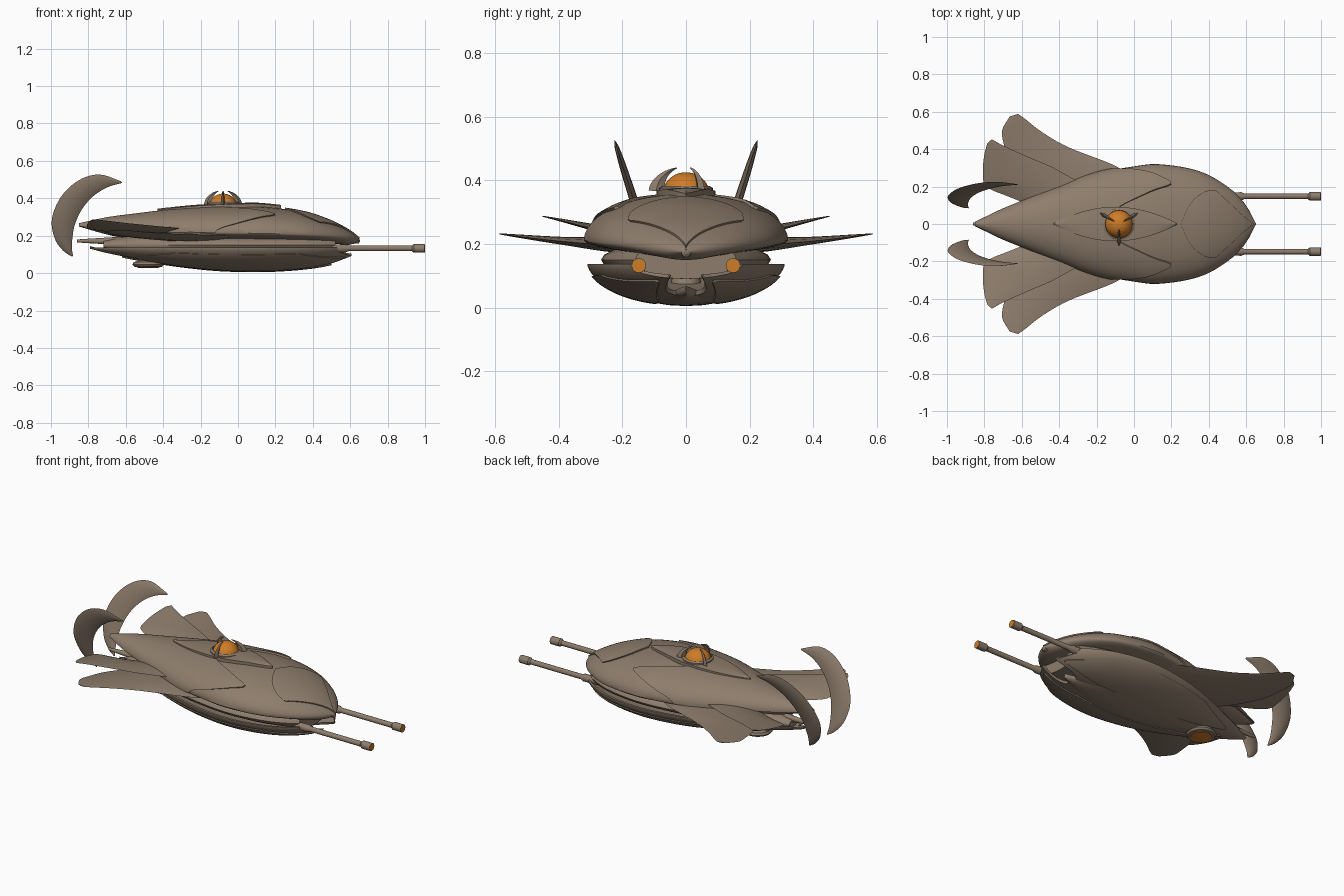
import bpy, bmesh, math
from mathutils import Vector

if "Cube" in bpy.data.objects:
    bpy.data.objects.remove(bpy.data.objects["Cube"])


def material(name, col):
    m = bpy.data.materials.new(name)
    m.diffuse_color = (*col, 1)
    m.use_nodes = True
    m.node_tree.nodes["Principled BSDF"].inputs["Base Color"].default_value = m.diffuse_color
    return m


BROWN = material("warm_brown", (0.27, 0.205, 0.15))
ORANGE = material("amber_orange", (0.62, 0.20, 0.02))


def curve(table, col=1):
    """Smooth interpolation through rows of a table keyed by the first column."""
    xs, ys = [r[0] for r in table], [r[col] for r in table]
    n = len(xs)
    sl = [(ys[min(i + 1, n - 1)] - ys[max(i - 1, 0)]) / (xs[min(i + 1, n - 1)] - xs[max(i - 1, 0)]) for i in range(n)]

    def f(x):
        x = min(max(x, xs[0]), xs[-1])
        i = max(k for k in range(n - 1) if xs[k] <= x)
        h = xs[i + 1] - xs[i]
        t = (x - xs[i]) / h
        return ((1 + 2 * t) * (1 - t) ** 2 * ys[i] + t * (1 - t) ** 2 * h * sl[i]
                + t * t * (3 - 2 * t) * ys[i + 1] + t * t * (t - 1) * h * sl[i + 1])
    return f


def loft(name, rings, mat=BROWN, angle=35):
    bm = bmesh.new()
    vs = [[bm.verts.new(p) for p in r] for r in rings]
    n = len(rings[0])
    for a, b in zip(vs, vs[1:]):
        for i in range(n):
            bm.faces.new((a[i], a[(i + 1) % n], b[(i + 1) % n], b[i]))
    bm.faces.new(vs[0])
    bm.faces.new(vs[-1])
    bmesh.ops.remove_doubles(bm, verts=bm.verts, dist=0.0004)
    bmesh.ops.recalc_face_normals(bm, faces=bm.faces)
    me = bpy.data.meshes.new(name)
    bm.to_mesh(me)
    bm.free()
    ob = bpy.data.objects.new(name, me)
    bpy.context.collection.objects.link(ob)
    me.materials.append(mat)
    bpy.context.view_layer.objects.active = ob
    ob.select_set(True)
    bpy.ops.object.shade_smooth_by_angle(angle=math.radians(angle))
    ob.select_set(False)
    return ob


def turned(name, profile, center, axis="z", mat=BROWN, n=28):
    """Revolve (along, radius) pairs around an axis."""
    rings = []
    for a, r in profile:
        ring = []
        for k in range(n):
            c, s = r * math.cos(math.tau * k / n), r * math.sin(math.tau * k / n)
            ring.append(Vector(center) + Vector((a, c, s) if axis == "x" else (c, s, a)))
        rings.append(ring)
    return loft(name, rings, mat)


# Hull lines: x, half width, top z, rim z
HULL = [(-.85, .003, .258, .25), (-.7, .075, .29, .236), (-.55, .135, .31, .228), (-.4, .195, .328, .222),
        (-.2, .27, .347, .217), (0, .308, .355, .214), (.13, .32, .355, .212), (.35, .282, .325, .206),
        (.5, .2, .275, .198), (.6, .1, .222, .188), (.65, .004, .183, .176)]
W, TOP, RIM = (curve(HULL, k) for k in (1, 2, 3))
# Belly lines: x, half width, bottom z
BELLY = [(-.79, .012, .13), (-.7, .06, .107), (-.5, .15, .068), (-.3, .23, .038), (-.1, .285, .018),
         (.13, .31, .013), (.35, .275, .026), (.5, .2, .05), (.62, .09, .088)]
BW, BOT = curve(BELLY, 1), curve(BELLY, 2)


def upper(x, f, off):
    return (x, (W(x) + off) * f, RIM(x) + (TOP(x) - RIM(x) + off) * math.sqrt(max(0, 1 - f * f)))


def lower(x, f, off):
    return (x, (BW(x) + off) * f, .137 - (.137 - BOT(x) + off) * max(0, 1 - abs(f) ** 2.3) ** .6)


def patch(name, surf, f0, f1, back, front, off, th, nf=36, nx=30):
    """Curved plate lying on a hull surface, between two edge lines."""
    a0, a1 = math.asin(f0), math.asin(f1)
    rings = []
    for j in range(nf + 1):
        f = math.sin(a0 + (a1 - a0) * j / nf)
        xs = [back(f) + (front(f) - back(f)) * i / nx for i in range(nx + 1)]
        rings.append([surf(x, f, off) for x in xs] + [surf(x, f, off - th) for x in reversed(xs)])
    return loft(name, rings)


# Upper hull, closed body
rings = []
for i in range(49):
    x = -.85 + 1.5 * i / 48
    ring = []
    for k in range(48):
        c, s = math.cos(math.tau * k / 48), math.sin(math.tau * k / 48)
        h = TOP(x) - RIM(x) if s > 0 else min(.04, W(x) * .4)
        ring.append((x, W(x) * c, RIM(x) + h * s))
    rings.append(ring)
loft("upper_hull", rings)

# Rear back plate with two forward lobes, and brow plates over the nose
lobe = curve([(0, -.12), (.3, -.08), (.55, .1), (.68, .2), (.8, .13), (.93, 0), (1, -.12)])
patch("rear_back_plate", upper, -1, 1, lambda f: -.85, lambda f: lobe(abs(f)), .009, .014, 60)
brow = curve([(0, .25), (.35, .3), (.6, .37), (.72, .43)])
brow_front = curve([(0, .65), (.2, .622), (.4, .57), (.55, .52), (.72, .44)])
patch("nose_brow_plate", upper, -.72, .72, lambda f: brow(abs(f)), lambda f: brow_front(abs(f)), .008, .014)

# Inner core seen through the gap between the shells
rings = []
for i in range(25):
    x = -.72 + 1.24 * i / 24
    w = BW(x) * .86
    rings.append([(x, w * math.cos(math.tau * k / 24), .15 + min(.06, w * .5) * math.sin(math.tau * k / 24))
                  for k in range(24)])
loft("inner_core", rings)

# Lower shell with an open mouth, side petals and keel
jaw = curve([(0, .42), (.25, .47), (.5, .6), (.75, .585), (1, .53)])
patch("lower_shell", lower, -1, 1, lambda f: -.79, lambda f: jaw(abs(f)), 0, .014, 60)
for s, side in ((1, "left"), (-1, "right")):
    def mid(f, a, b):
        return a + (b - a) * ((abs(f) - .62) / .34) ** 2
    patch(side + "_lower_petal", lower, s * .3, s * .94, lambda f: mid(f, -.6, -.3),
          lambda f: mid(f, .57, .3), .007, .012, 20)
rings = []
for i in range(31):
    t = i / 30
    x = -.62 + 1.12 * t
    w = .11 * math.sin(math.pi * t ** 1.25) ** .8 + .002
    pts = [-1, -.5, 0, .5, 1]
    z = BOT(x) - .008
    rings.append([(x, w * p, z + .012 * p * p) for p in pts] + [(x, w * p, z + .025) for p in pts[::-1]])
loft("keel_plate", rings)

# Canopy plate, collar and dome
rings = []
for i in range(33):
    t = i / 32
    x = -.43 + .66 * t
    w = .09 * math.sin(math.pi * t) ** .85 + .002
    z = TOP(x) + .014
    rings.append([(x, w, z - .03), (x, w, z), (x, w * .5, z + .004), (x, 0, z + .006),
                  (x, -w * .5, z + .004), (x, -w, z), (x, -w, z - .03)])
loft("canopy_plate", rings)
CX = -.08
turned("dome_collar", [(.34, .085), (.375, .085), (.382, .074), (.34, .07)], (CX, 0, 0))
turned("dome", [(.355 + .07 * math.sin(a), .0745 * math.cos(a)) for a in [math.pi / 2 * i / 12 for i in range(13)]],
       (CX, 0, 0), mat=ORANGE)

# Three claws around the dome
for i, ang in enumerate((30, 150, 270)):
    d = Vector((math.cos(math.radians(ang)), math.sin(math.radians(ang)), 0))
    side = Vector((-d.y, d.x, 0))
    rings = []
    for k in range(13):
        t = k / 12
        a = math.radians(5 + 70 * t)
        o = Vector((CX, 0, .36)) + d * (.118 * math.cos(a)) + Vector((0, 0, .083 * math.sin(a)))
        q = Vector((CX, 0, .36)) + d * (.07 * math.cos(a)) + Vector((0, 0, .066 * math.sin(a)))
        q = q.lerp(o, t ** 2 * .8)
        th = side * (.011 * (1 - .7 * t))
        m = (o + q) / 2
        rings.append([o, m + th, q, m - th])
    loft(f"dome_claw_{i + 1}", rings)


def blade(name, stations, s):
    """Lens-section fin through (lead xyz, trail xyz, half thickness) stations."""
    cols = [[curve([(i, st[e][c]) for i, st in enumerate(stations)]) for c in range(3)] for e in (0, 1)]
    thick = curve([(i, st[2]) for i, st in enumerate(stations)])
    up = stations[0][3]
    rings, n = [], (len(stations) - 1) * 5
    for k in range(n + 1):
        u = k * (len(stations) - 1) / n
        a, b = (Vector([f(u) for f in cols[e]]) for e in (0, 1))
        ring = []
        for j in range(16):
            c, q = math.cos(math.tau * j / 16), math.sin(math.tau * j / 16)
            p = (a + b) / 2 + (a - b) / 2 * c + Vector(up) * thick(u) * q * abs(q)
            ring.append((p.x, p.y * s, p.z))
        rings.append(ring)
    loft(name, rings, angle=50)


Z, Y = (0, 0, 1), (0, 1, -.3)
for s, side in ((1, "left"), (-1, "right")):
    # Side fins
    blade(side + "_lower_fin", [((0, .25, .198), (-.5, .08, .19), .026, Z), ((-.12, .32, .202), (-.6, .2, .196), .022),
                                ((-.35, .41, .21), (-.67, .32, .205), .014), ((-.49, .49, .219), (-.695, .42, .214), .009),
                                ((-.58, .56, .228), (-.705, .5, .222), .005),
                                ((-.62, .588, .232), (-.665, .575, .23), .002)], s)
    blade(side + "_upper_fin", [((-.2, .18, .23), (-.5, .08, .215), .02, Z), ((-.32, .24, .24), (-.68, .15, .22), .018),
                                ((-.45, .31, .253), (-.79, .2, .235), .013), ((-.58, .365, .266), (-.808, .27, .25), .009),
                                ((-.7, .42, .28), (-.802, .36, .268), .005),
                                ((-.76, .453, .287), (-.785, .43, .283), .002)], s)
    # Tail crescents, leaning outward
    cres = [(-.622, .49, -.62, .482, .001), (-.74, .527, -.7, .458, .007), (-.85, .497, -.775, .41, .01),
            (-.945, .41, -.835, .34, .012), (-.995, .29, -.872, .26, .013), (-.98, .185, -.885, .19, .012),
            (-.935, .12, -.888, .135, .008), (-.888, .088, -.882, .092, .001)]
    blade(side + "_tail_crescent", [((a, .085 + (b - .09) * .32, b), (c, .085 + (d - .09) * .32, d), t, Y)
                                    for a, b, c, d, t in cres], s)
    # Guns with glowing muzzles
    turned(side + "_gun", [(.4, .018), (.575, .022), (.59, .015), (.93, .015), (.94, .023), (.998, .023), (.999, .019)],
           (0, .148 * s, .132), "x", n=20)
    turned(side + "_muzzle", [(.99, .021), (1.0, .021)], (0, .148 * s, .132), "x", ORANGE, 20)

# Nose tip, tail spike and belly lamp
turned("nose_tip", [(.6, .01), (.625, .015), (.645, .014), (.652, .004)], (0, 0, .172), "x", n=16)
turned("tail_spike", [(-.86, .008), (-.8, .012), (-.5, .03)], (0, 0, .172), "x", n=12)
turned("lamp_housing", [(.03, .055), (.034, .075), (.045, .084), (.058, .078), (.068, .05), (.11, .04)], (-.48, 0, 0))
turned("lamp_lens", [(.026, .03), (.029, .058), (.034, .06)], (-.48, 0, 0), mat=ORANGE)
